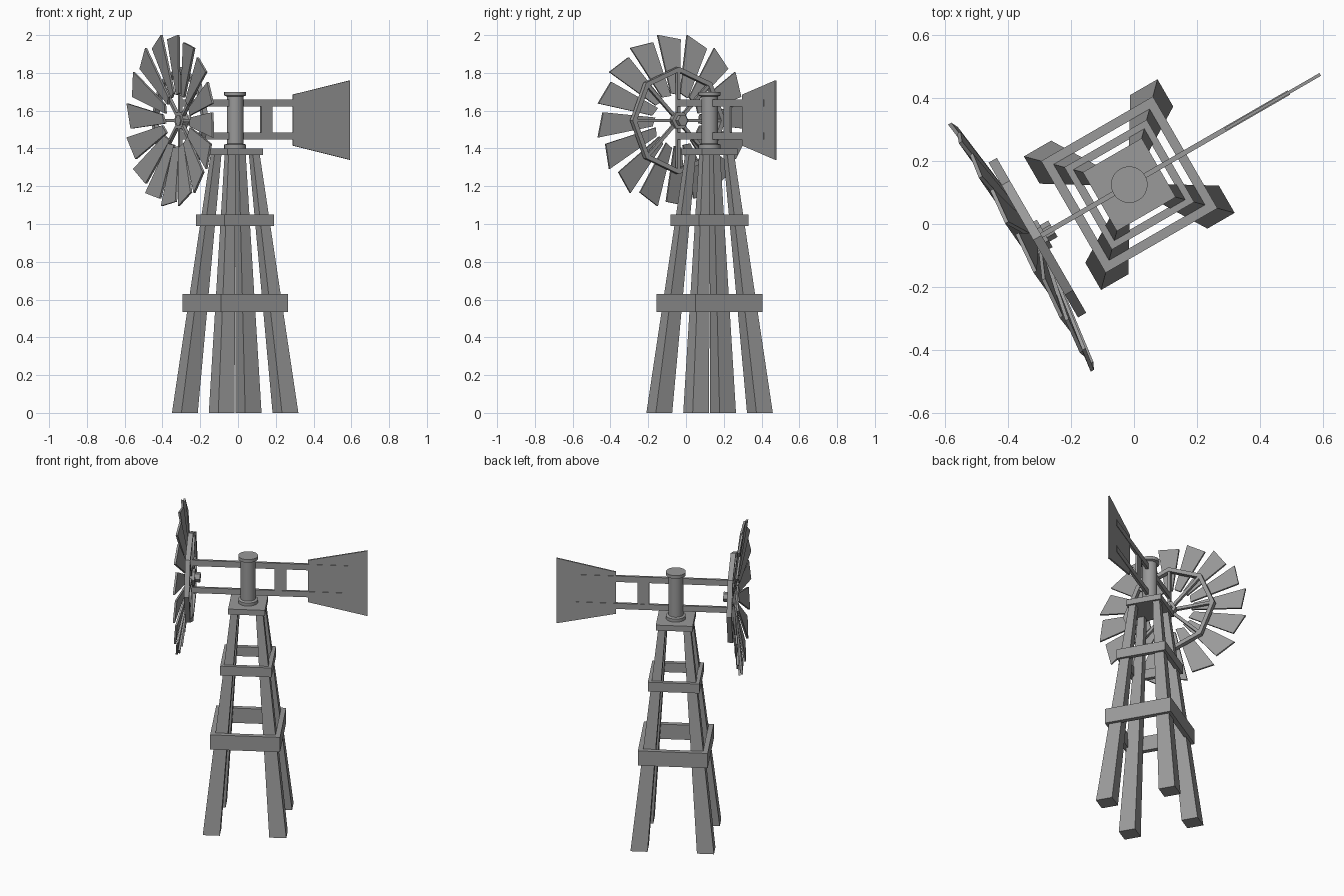
import bpy, bmesh
from math import sin, cos, radians, pi
from mathutils import Matrix, Vector

if "Cube" in bpy.data.objects:
    bpy.data.objects.remove(bpy.data.objects["Cube"])

# Local frame: x along the tail, tower axis at origin; whole model turned 30 degrees
M = Matrix.Translation((-0.015, 0.125, 0)) @ Matrix.Rotation(radians(30), 4, 'Z')
HUB_Z = 1.548
GREY = bpy.data.materials.new("dark_grey")
GREY.diffuse_color = (0.32, 0.32, 0.32, 1)
GREY.use_nodes = True
GREY.node_tree.nodes["Principled BSDF"].inputs["Base Color"].default_value = GREY.diffuse_color


def loft(bm, a, b):
    """Closed solid between two matching loops."""
    va = [bm.verts.new(p) for p in a]
    vb = [bm.verts.new(p) for p in b]
    n = len(a)
    bm.faces.new(va[::-1])
    bm.faces.new(vb)
    for i in range(n):
        j = (i + 1) % n
        bm.faces.new((va[i], va[j], vb[j], vb[i]))


def box(bm, x, y, z):
    q = [(x[0], y[0]), (x[1], y[0]), (x[1], y[1]), (x[0], y[1])]
    loft(bm, [(*p, z[0]) for p in q], [(*p, z[1]) for p in q])


def finish(name, bm, smooth=False):
    bmesh.ops.recalc_face_normals(bm, faces=bm.faces)
    bm.transform(M)
    me = bpy.data.meshes.new(name)
    bm.to_mesh(me)
    bm.free()
    me.materials.append(GREY)
    ob = bpy.data.objects.new(name, me)
    bpy.context.collection.objects.link(ob)
    if smooth:
        bpy.context.view_layer.objects.active = ob
        ob.select_set(True)
        bpy.ops.object.shade_smooth_by_angle(angle=radians(35))
        ob.select_set(False)


def polar(u, r, deg):
    """Point in the wheel plane."""
    t = radians(deg)
    return Vector((u, r * cos(t), HUB_Z + r * sin(t)))


# Four tapered, leaning legs
def leg_loop(sx, sy, outer, w, z):
    i = outer - w
    return [(sx * a, sy * b, z) for a, b in
            ((i, i), (outer, i), (outer, outer), (i, outer))]


for sx, sn in ((-1, "wheel"), (1, "tail")):
    for sy, tn in ((-1, "near"), (1, "far")):
        bm = bmesh.new()
        loft(bm, leg_loop(sx, sy, 0.245, 0.10, 0), leg_loop(sx, sy, 0.095, 0.042, 1.37))
        finish(f"leg_{sn}_{tn}", bm)

# Square brace frames around the legs
for name, h, w, z in (("lower_brace", 0.205, 0.03, (0.535, 0.63)),
                      ("upper_brace", 0.151, 0.026, (0.99, 1.05))):
    bm = bmesh.new()
    for s in (-1, 1):
        y = sorted((s * h, s * (h - w)))
        box(bm, (-h, h), y, z)
        box(bm, y, (-h + w, h - w), z)
    finish(name, bm)

# Platform
bm = bmesh.new()
box(bm, (-0.108, 0.108), (-0.108, 0.108), (1.365, 1.40))
finish("platform", bm)

# Turned post with flanges
bm = bmesh.new()
profile = [(0.058, 1.40), (0.058, 1.42), (0.044, 1.425), (0.044, 1.675), (0.058, 1.68), (0.058, 1.70)]
N = 32
rings = [[bm.verts.new((r * cos(2 * pi * i / N), r * sin(2 * pi * i / N), z))
          for i in range(N)] for r, z in profile]
for a, b in zip(rings, rings[1:]):
    for i in range(N):
        j = (i + 1) % N
        bm.faces.new((a[i], a[j], b[j], b[i]))
bm.faces.new(rings[0][::-1])
bm.faces.new(rings[-1])
finish("post", bm, True)

# Twin rails, spacer plate and tail vane
for name, z in (("lower_rail", (1.448, 1.484)), ("upper_rail", (1.622, 1.66))):
    bm = bmesh.new()
    box(bm, (-0.33, 0.585), (-0.008, 0.008), z)
    finish(name, bm)
bm = bmesh.new()
box(bm, (0.156, 0.225), (-0.006, 0.006), (1.48, 1.625))
finish("rail_spacer", bm)
bm = bmesh.new()
vane = [(0.352, 1.415), (0.70, 1.34), (0.70, 1.76), (0.352, 1.685)]
loft(bm, [(x, -0.005, z) for x, z in vane], [(x, 0.005, z) for x, z in vane])
finish("tail_vane", bm)

# Wheel blades: trapezoids in a shallow dish
bm = bmesh.new()
T = Vector((0.006, 0, 0))
for k in range(16):
    a = 11.25 + 22.5 * k
    quad = [polar(-0.358, 0.148, a + 1), polar(-0.397, 0.462, a),
            polar(-0.386, 0.432, a - 17), polar(-0.348, 0.135, a - 18)]
    loft(bm, [p - T for p in quad], [p + T for p in quad])
finish("wheel_blades", bm)

# Octagonal wheel ring
bm = bmesh.new()
sect = ((-0.352, 0.258), (-0.322, 0.258), (-0.322, 0.284), (-0.352, 0.284))
rings = [[bm.verts.new(polar(u, r, 45 * k)) for u, r in sect] for k in range(8)]
for k in range(8):
    a, b = rings[k], rings[(k + 1) % 8]
    for i in range(4):
        j = (i + 1) % 4
        bm.faces.new((a[i], a[j], b[j], b[i]))
finish("wheel_ring", bm)

# Spokes
bm = bmesh.new()
for k in range(8):
    c = polar(0, 1, 45 * k) - Vector((0, 0, HUB_Z))
    side = Vector((0, -c.z, c.y)) * 0.009
    ends = []
    for r in (0.03, 0.265):
        o = polar(-0.335, r, 45 * k)
        ends.append([o + side - T * 1.5, o + side + T * 1.5, o - side + T * 1.5, o - side - T * 1.5])
    loft(bm, *ends)
finish("wheel_spokes", bm)

# Hexagonal hub with nut
bm = bmesh.new()
for r, u0, u1 in ((0.05, -0.345, -0.31), (0.03, -0.35, -0.28)):
    loft(bm, [polar(u0, r, 60 * i) for i in range(6)], [polar(u1, r, 60 * i) for i in range(6)])
finish("wheel_hub", bm)
